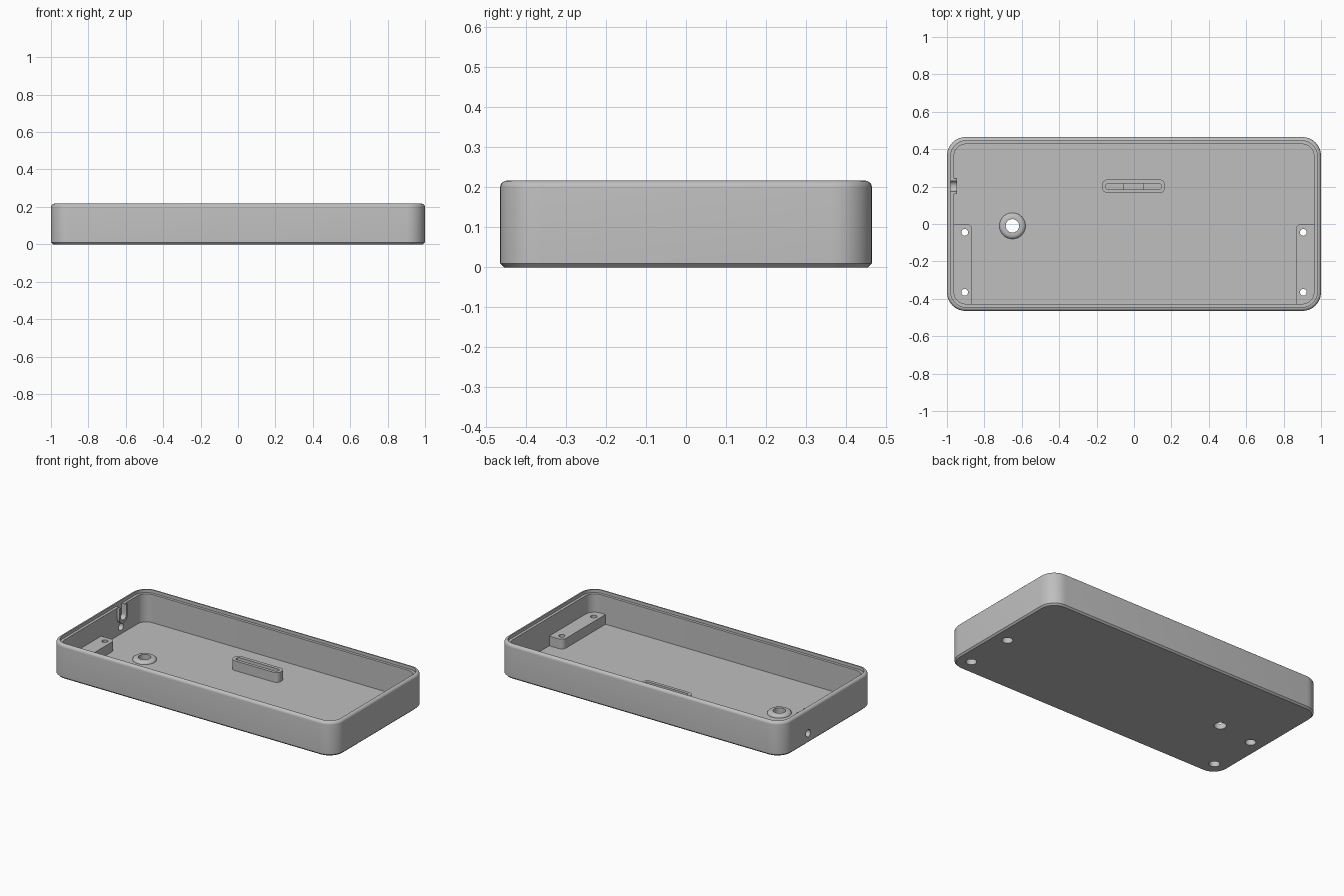
import bpy, bmesh
from math import sin, cos, pi, radians
from mathutils import Vector

if "Cube" in bpy.data.objects:
    bpy.data.objects.remove(bpy.data.objects["Cube"], do_unlink=True)

grey = bpy.data.materials.new("plain_grey")
grey.use_nodes = True
COLOUR = (0.52, 0.52, 0.52, 1)
grey.diffuse_color = COLOUR
for node in grey.node_tree.nodes:
    if node.type == 'BSDF_PRINCIPLED':
        node.inputs["Base Color"].default_value = COLOUR

WIDTH, DEPTH, HEIGHT, CORNER = 1.0, 0.465, 0.217, 0.1   # half width, half depth
WALL, FLOOR, LIP, FILLET = 0.038, 0.018, 0.021, 0.018


def outline(x0, x1, y0, y1, radii, steps=8):
    """Rounded rectangle; radii run from the upper right corner anticlockwise."""
    corners = [(x1, y1, -1, -1), (x0, y1, 1, -1), (x0, y0, 1, 1), (x1, y0, -1, 1)]
    points = []
    for i, ((x, y, sx, sy), r) in enumerate(zip(corners, radii)):
        for k in range(steps + 1):
            a = pi / 2 * (i + k / steps)
            points.append((x + sx * r + r * cos(a), y + sy * r + r * sin(a)))
    return points


def circle(cx, cy, r, n=32):
    return [(cx + r * cos(2 * pi * k / n), cy + r * sin(2 * pi * k / n)) for k in range(n)]


def loft(name, sections, along_x=False):
    """Skin a stack of (outline, level) sections and cap both ends."""
    bm = bmesh.new()
    rings = []
    for points, level in sections:
        rings.append([bm.verts.new((level, a, b) if along_x else (a, b, level))
                      for a, b in points])
    for low, high in zip(rings, rings[1:]):
        for i in range(len(low)):
            j = (i + 1) % len(low)
            bm.faces.new((low[i], low[j], high[j], high[i]))
    bm.faces.new(rings[0][::-1])
    bm.faces.new(rings[-1])
    bmesh.ops.recalc_face_normals(bm, faces=bm.faces)
    mesh = bpy.data.meshes.new(name)
    bm.to_mesh(mesh)
    bm.free()
    mesh.materials.append(grey)
    obj = bpy.data.objects.new(name, mesh)
    bpy.context.collection.objects.link(obj)
    return obj


def activate(obj):
    bpy.ops.object.select_all(action='DESELECT')
    obj.select_set(True)
    bpy.context.view_layer.objects.active = obj


def cut(obj, cutters):
    activate(obj)
    for cutter in cutters:
        mod = obj.modifiers.new("cut", 'BOOLEAN')
        mod.operation, mod.solver, mod.object = 'DIFFERENCE', 'EXACT', cutter
        bpy.ops.object.modifier_apply(modifier=mod.name)


def tray_ring(inset):
    return outline(-WIDTH + inset, WIDTH - inset, -DEPTH + inset, DEPTH - inset,
                   [CORNER - inset] * 4)


# Tray: chamfered foot, rounded rim, inner ledge and floor
profile = [(0.01, 0), (0, 0.01)]
for k in range(6):
    a = pi / 2 * k / 5
    profile.append((FILLET * (1 - cos(a)), HEIGHT - FILLET + FILLET * sin(a)))
profile += [(LIP, HEIGHT), (LIP, HEIGHT - 0.02), (WALL, HEIGHT - 0.02), (WALL, FLOOR)]
tray = loft("tray", [(tray_ring(d), z) for d, z in profile])

# Mounting blocks against both end walls
block_shape = outline(-0.985, -0.865, -0.45, 0, [0.03, 0.015, 0.085, 0.015])
blocks = loft("mounting_blocks", [(block_shape, FLOOR - 0.006), (block_shape, 0.08)])
activate(blocks)
mirror = blocks.modifiers.new("mirror", 'MIRROR')
mirror.mirror_object = tray
bpy.ops.object.modifier_apply(modifier=mirror.name)

# Low flared boss around the floor hole
boss_sections = [(0.07, FLOOR - 0.005), (0.07, FLOOR)]
for k in range(1, 6):
    a = pi / 2 * k / 5
    boss_sections.append((0.046 + 0.024 * cos(a), FLOOR + 0.016 * sin(a)))
boss = loft("floor_boss", [(circle(-0.65, -0.01, r), z) for r, z in boss_sections])

# Raised holder with a slot
holder_shape = outline(-0.17, 0.165, 0.165, 0.238, [0.03] * 4)
holder = loft("slot_holder", [(holder_shape, FLOOR - 0.006), (holder_shape, 0.08)])
slot_shape = outline(-0.15, 0.145, 0.185, 0.216, [0.01] * 4)
slot_cutter = loft("slot_cutter", [(slot_shape, 0.03), (slot_shape, 0.12)])
bar_shape = outline(-0.055, 0.05, 0.184, 0.217, [0.002] * 4)
slot_bar = loft("slot_bar", [(bar_shape, 0.025), (bar_shape, 0.06)])

# Grooved guide on the right end wall
guide_shape = outline(0.16, 0.245, 0.09, HEIGHT - 0.022, [0.002, 0.002, 0.04, 0.04])
guide = loft("wall_guide", [(guide_shape, -0.975), (guide_shape, -0.947)], along_x=True)
groove_shape = outline(0.175, 0.23, 0.11, 0.3, [0.002, 0.002, 0.025, 0.025])
groove_cutter = loft("groove_cutter", [(groove_shape, -0.98), (groove_shape, -0.9)], along_x=True)

# Hole through the right end wall
side_hole = circle(0.2, 0.063, 0.023)
side_cutter = loft("side_hole_cutter", [(side_hole, -1.1), (side_hole, -0.9)], along_x=True)

# Stepped screw holes and the plain floor hole
screw_cutters = []
for x in (-0.905, 0.905):
    for y in (-0.045, -0.365):
        wide, narrow = circle(x, y, 0.031), circle(x, y, 0.018)
        screw_cutters.append(loft("screw_cutter", [(wide, -0.05), (wide, 0.05),
                                                   (narrow, 0.05), (narrow, 0.15)]))
floor_hole = circle(-0.65, -0.01, 0.036)
floor_cutter = loft("floor_hole_cutter", [(floor_hole, -0.05), (floor_hole, 0.1)])

cut(tray, screw_cutters + [floor_cutter, side_cutter, groove_cutter])
cut(blocks, screw_cutters)
cut(boss, [floor_cutter])
cut(holder, [slot_cutter])
cut(guide, [groove_cutter])

for cutter in screw_cutters + [floor_cutter, side_cutter, groove_cutter, slot_cutter]:
    bpy.data.objects.remove(cutter, do_unlink=True)

for part in (tray, blocks, boss, holder, slot_bar, guide):
    activate(part)
    bpy.ops.object.shade_smooth_by_angle(angle=radians(30))
